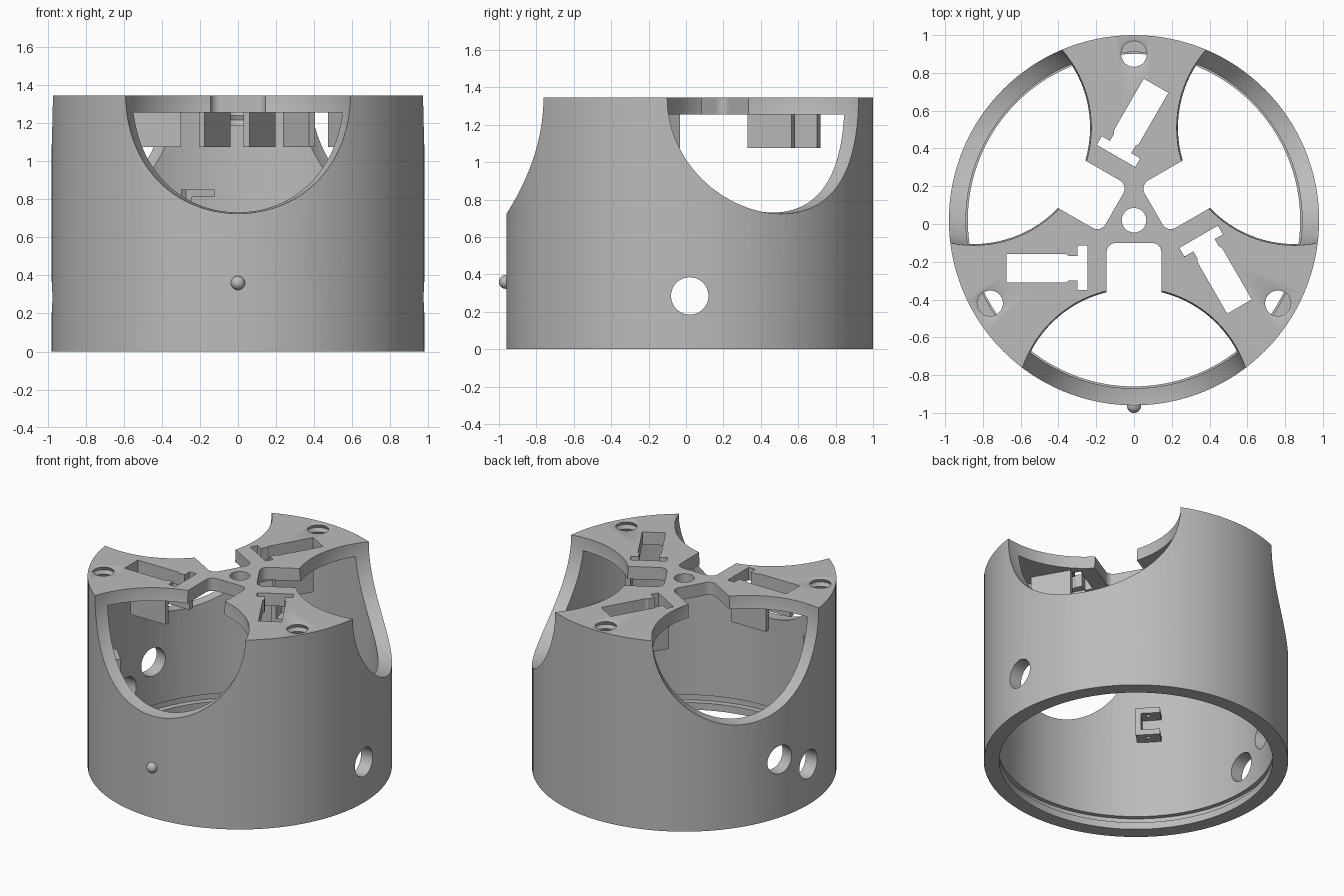
import bpy, bmesh, math
from mathutils import Matrix, Vector

if "Cube" in bpy.data.objects:
    bpy.data.objects.remove(bpy.data.objects["Cube"], do_unlink=True)

CENTRE = Matrix.Translation((0, 0.02, 0))
R, WALL, H, DECK = 0.98, 0.89, 1.345, 1.255
THIRDS = [math.radians(a) for a in (0, 120, 240)]

grey = bpy.data.materials.new("plain grey")
grey.use_nodes = True
grey.diffuse_color = (0.5, 0.5, 0.5, 1)
grey.node_tree.nodes["Principled BSDF"].inputs["Base Color"].default_value = (0.5, 0.5, 0.5, 1)


def turn(angle):
    return CENTRE @ Matrix.Rotation(angle, 4, 'Z')


def finish(name, bm, matrix=CENTRE):
    bmesh.ops.transform(bm, matrix=matrix, verts=bm.verts)
    bmesh.ops.recalc_face_normals(bm, faces=bm.faces)
    mesh = bpy.data.meshes.new(name)
    bm.to_mesh(mesh)
    bm.free()
    mesh.materials.append(grey)
    ob = bpy.data.objects.new(name, mesh)
    bpy.context.collection.objects.link(ob)
    return ob


def lathe(name, profile, matrix=CENTRE, steps=128):
    bm = bmesh.new()
    vs = [bm.verts.new((r, 0, z)) for r, z in profile]
    es = [bm.edges.new((vs[i], vs[(i + 1) % len(vs)])) for i in range(len(vs))
          if profile[i][0] or profile[(i + 1) % len(vs)][0]]
    bmesh.ops.spin(bm, geom=vs + es, cent=(0, 0, 0), axis=(0, 0, 1),
                   angle=2 * math.pi, steps=steps, use_duplicate=False)
    bmesh.ops.remove_doubles(bm, verts=bm.verts, dist=1e-5)
    return finish(name, bm, matrix)


def prism(name, outline, z0, z1, matrix=CENTRE, rounding=0):
    bm = bmesh.new()
    face = bm.faces.new([bm.verts.new((x, y, z0)) for x, y in outline])
    ext = bmesh.ops.extrude_face_region(bm, geom=[face])["geom"]
    bmesh.ops.translate(bm, vec=(0, 0, z1 - z0),
                        verts=[v for v in ext if isinstance(v, bmesh.types.BMVert)])
    if rounding:
        up = [e for e in bm.edges if abs(e.verts[0].co.z - e.verts[1].co.z) > 0.01]
        bmesh.ops.bevel(bm, geom=up, offset=rounding, segments=6, affect='EDGES', profile=0.5)
    return finish(name, bm, matrix)


def box(name, x0, x1, y0, y1, z0, z1, matrix=CENTRE, rounding=0):
    return prism(name, [(x0, y0), (x1, y0), (x1, y1), (x0, y1)], z0, z1, matrix, rounding)


def ball(name, radius, matrix, u=96, v=64):
    bm = bmesh.new()
    bmesh.ops.create_uvsphere(bm, u_segments=u, v_segments=v, radius=radius)
    return finish(name, bm, matrix)


def rod(name, radius, depth, matrix):
    bm = bmesh.new()
    bmesh.ops.create_cone(bm, cap_ends=True, segments=48, radius1=radius, radius2=radius, depth=depth)
    return finish(name, bm, matrix)


def cut(target, cutter):
    mod = target.modifiers.new("cut", 'BOOLEAN')
    mod.operation, mod.solver, mod.object = 'DIFFERENCE', 'EXACT', cutter
    bpy.context.view_layer.objects.active = target
    bpy.ops.object.modifier_apply(modifier=mod.name)
    bpy.data.objects.remove(cutter, do_unlink=True)


# Hollow cup with a deck on top and a ring groove at the bottom edge
body = lathe("body_shell", [(0, H), (R, H), (R, 0), (0.88, 0), (0.88, 0.05), (0.92, 0.05),
                            (0.92, 0.1), (WALL, 0.1), (WALL, DECK), (0, DECK)])

# Hub hole
cut(body, rod("hub_cutter", 0.065, 0.4, CENTRE @ Matrix.Translation((0, 0, H))))

# Zigzag profile for the threaded holes
thread = [(0, 1.19)]
for i in range(7):
    thread.append((0.08 if i % 2 else 0.068, 1.19 + i * 0.025))
thread += [(0.08, H), (0.08, H + 0.05), (0, H + 0.05)]

# Cross-shaped motor slot in each arm
slot = [(-0.675, -0.33), (-0.36, -0.33), (-0.345, -0.32), (-0.3, -0.32), (-0.3, -0.37),
        (-0.247, -0.37), (-0.247, -0.135), (-0.3, -0.135), (-0.3, -0.19), (-0.345, -0.19),
        (-0.36, -0.18), (-0.675, -0.18)]

for a in THIRDS:
    m = turn(a)
    # Round window, notch toward the hub, motor slot, threaded hole
    cut(body, ball("window_cutter", 0.623, m @ Matrix.Translation((0, -R, H + 0.002))))
    cut(body, box("notch_cutter", -0.145, 0.145, -0.6, -0.12, DECK - 0.05, H + 0.05, m, 0.05))
    cut(body, prism("slot_cutter", slot, DECK - 0.05, H + 0.05, m))
    cut(body, lathe("thread_cutter", thread, m @ Matrix.Translation((0, 0.88, 0)), 40))

# Cable holes through the side wall
for deg, z in ((0, 0.285), (180, 0.285), (164, 0.41)):
    m = turn(math.radians(deg)) @ Matrix.Translation((0.93, 0, z)) @ Matrix.Rotation(math.pi / 2, 4, 'Y')
    cut(body, rod("cable_cutter", 0.1, 0.4, m))

# Motor rails under the deck and screw brackets inside the wall
for i, a in enumerate(THIRDS):
    m = turn(a)
    for side, y in (("outer", -0.41), ("inner", -0.138)):
        box(f"motor_rail_{side}_{i + 1}", -0.57, -0.298, y, y + 0.036, 1.075, DECK + 0.005, m)
    m = turn(a + math.radians(104.5))
    for side, z in (("lower", 0.65), ("upper", 0.81)):
        flange = box(f"bracket_{side}_flange_{i + 1}", 0.79, 0.9, -0.078, 0.078, z, z + 0.04, m)
        cut(flange, rod("screw_cutter", 0.014, 0.2, m @ Matrix.Translation((0.83, 0, z))))
    box(f"bracket_side_{i + 1}", 0.79, 0.9, 0.045, 0.078, 0.65, 0.85, m)

# Locating pip on the front
pip = ball("front_pip", 0.037, Matrix.Translation((0, -0.963, 0.36)), 32, 20)

for ob in (body, pip):
    bpy.ops.object.select_all(action='DESELECT')
    ob.select_set(True)
    bpy.context.view_layer.objects.active = ob
    bpy.ops.object.shade_smooth_by_angle(angle=math.radians(30))
